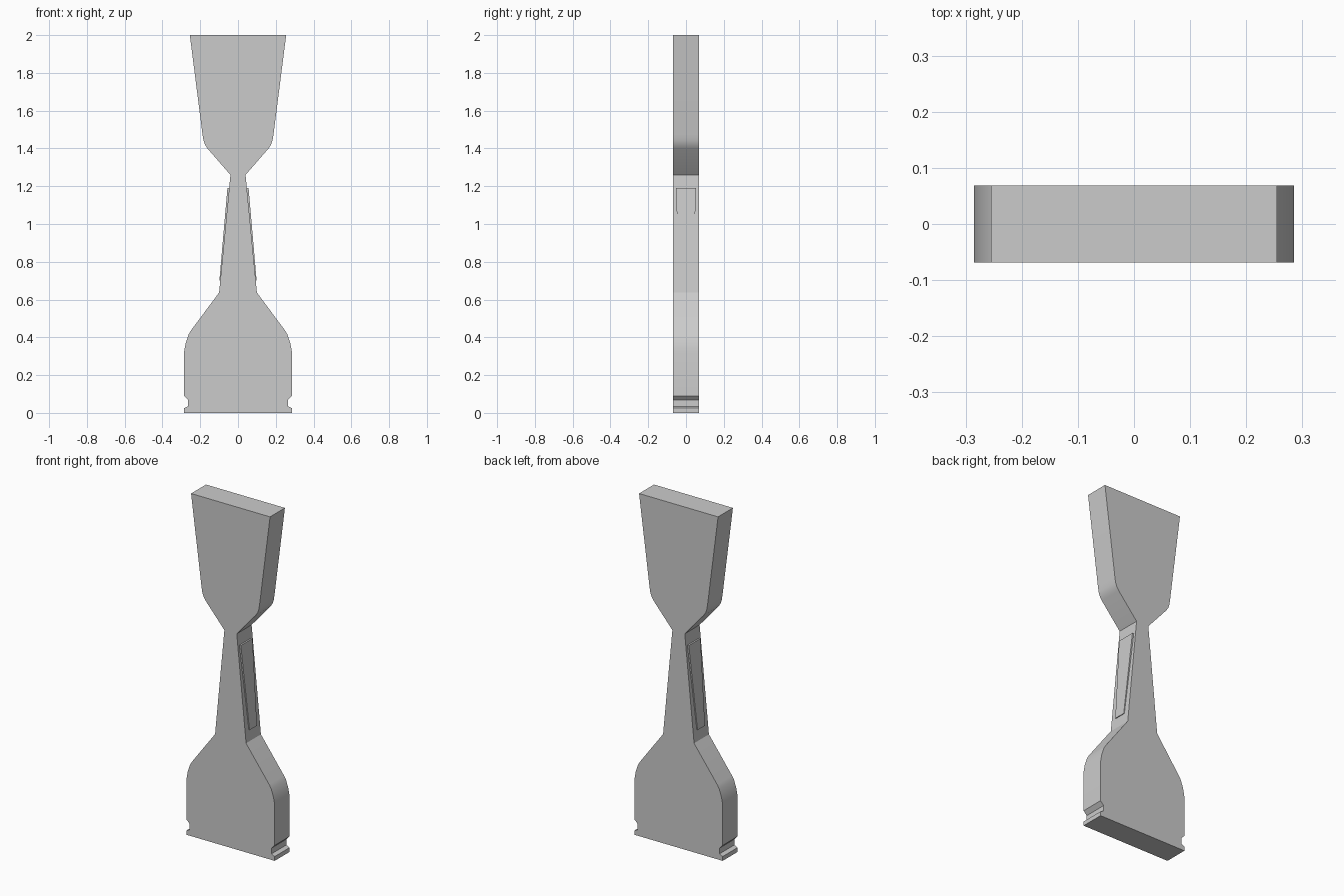
import bpy, bmesh, math

if "Cube" in bpy.data.objects:
    bpy.data.objects.remove(bpy.data.objects["Cube"])

D = 0.0685  # half thickness

def make_object(name, bm):
    bmesh.ops.recalc_face_normals(bm, faces=bm.faces)
    me = bpy.data.meshes.new(name)
    bm.to_mesh(me)
    bm.free()
    ob = bpy.data.objects.new(name, me)
    bpy.context.collection.objects.link(ob)
    bpy.ops.object.select_all(action='DESELECT')
    ob.select_set(True)
    bpy.context.view_layer.objects.active = ob
    bpy.ops.object.shade_smooth_by_angle(angle=math.radians(25))
    return ob

# Main slab: mirrored right-hand outline, extruded through its thickness
half = [(0.285, 0), (0.285, 0.025), (0.264, 0.035), (0.264, 0.068), (0.285, 0.09),
        (0.285, 0.325), (0.277, 0.37), (0.262, 0.415), (0.25, 0.435),
        (0.10, 0.637), (0.04, 1.26),
        (0.162, 1.40), (0.175, 1.42), (0.183, 1.443), (0.188, 1.475), (0.255, 2.0)]
outline = half + [(-x, z) for x, z in reversed(half)]
bm = bmesh.new()
face = bm.faces.new([bm.verts.new((x, -D, z)) for x, z in outline])
ext = bmesh.ops.extrude_face_region(bm, geom=[face], use_keep_orig=True)
verts = [v for v in ext['geom'] if isinstance(v, bmesh.types.BMVert)]
bmesh.ops.translate(bm, verts=verts, vec=(0, 2 * D, 0))
make_object("body", bm)

# Tapered raised panel on each side of the neck
def neck_panel(name, side):
    bm = bmesh.new()
    rings = []
    for z, x, w in ((0.70, 0.0985, 0.034), (1.19, 0.056, 0.054)):
        rings.append([bm.verts.new((side * px, py, z))
                      for px, py in ((0.02, -w), (x, -w), (x, w), (0.02, w))])
    a, b = rings
    for i in range(4):
        j = (i + 1) % 4
        bm.faces.new((a[i], a[j], b[j], b[i]))
    bm.faces.new(a)
    bm.faces.new(b)
    make_object(name, bm)

neck_panel("neck_panel_right", 1)
neck_panel("neck_panel_left", -1)
